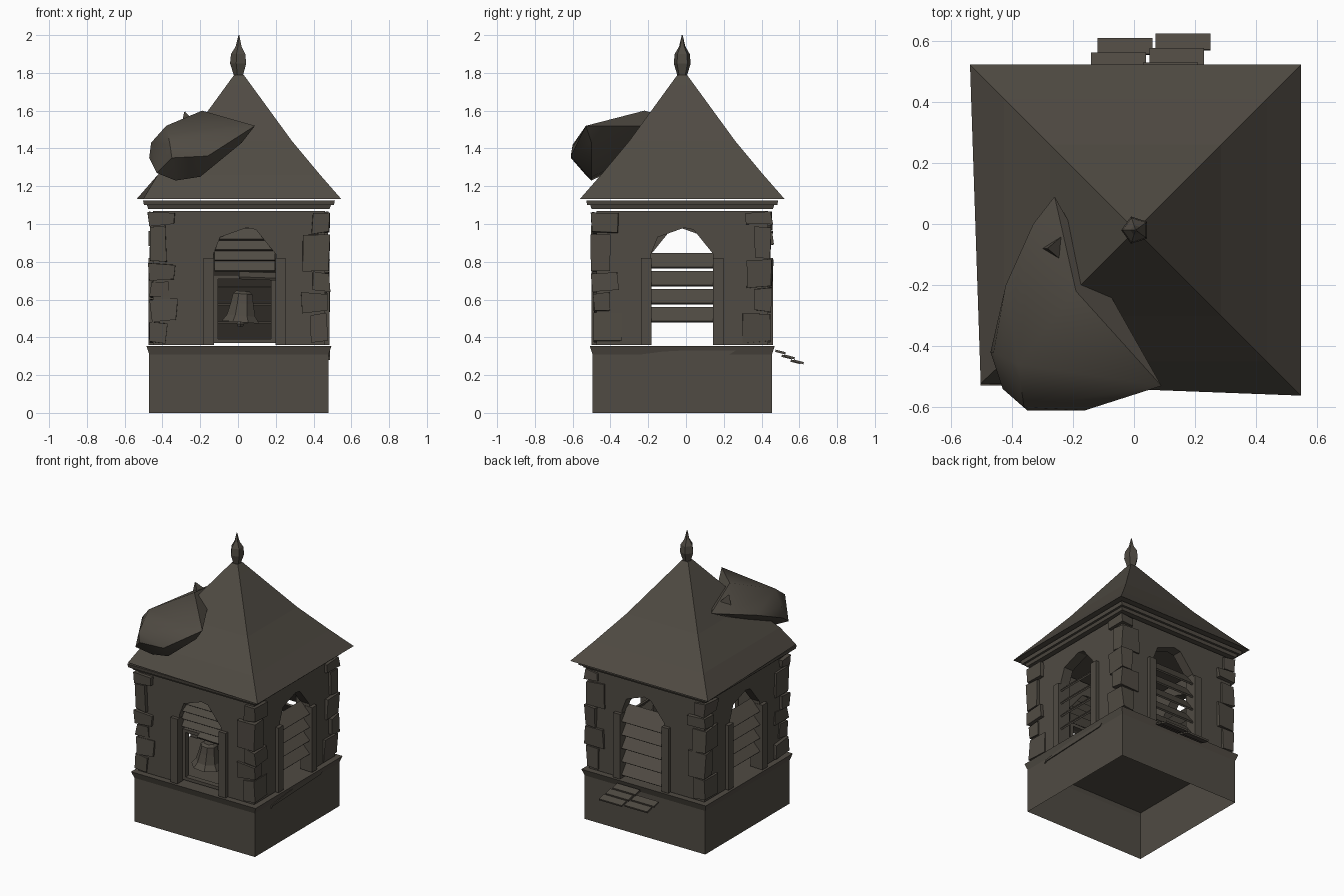
import bpy, bmesh, math, random
from mathutils import Matrix, Vector

random.seed(4)
cube = bpy.data.objects.get("Cube")
if cube:
    bpy.data.objects.remove(cube)

stone = bpy.data.materials.new("dark_stone")
stone.use_nodes = True
COLOUR = (0.08, 0.07, 0.056, 1)
stone.diffuse_color = COLOUR
stone.node_tree.nodes["Principled BSDF"].inputs["Base Color"].default_value = COLOUR

CENTRE = Matrix.Translation((0.005, -0.02, 0))


def side(k):
    """Frame of one tower side: 0 front, 1 at +x, 2 back, 3 at -x; outside is local -y."""
    return CENTRE @ Matrix.Rotation(k * math.pi / 2, 4, 'Z')


def finish(bm, name, matrix=CENTRE, smooth=None):
    bmesh.ops.recalc_face_normals(bm, faces=bm.faces)
    bm.transform(matrix)
    mesh = bpy.data.meshes.new(name)
    bm.to_mesh(mesh)
    bm.free()
    mesh.materials.append(stone)
    obj = bpy.data.objects.new(name, mesh)
    bpy.context.collection.objects.link(obj)
    if smooth:
        bpy.ops.object.select_all(action='DESELECT')
        obj.select_set(True)
        bpy.context.view_layer.objects.active = obj
        bpy.ops.object.shade_smooth_by_angle(angle=math.radians(smooth))
    return obj


def box(name, centre, size, matrix=CENTRE, tilt=0, roll=0, jitter=0):
    bm = bmesh.new()
    bmesh.ops.create_cube(bm, size=1, matrix=Matrix.Diagonal((*size, 1)))
    for v in bm.verts:
        v.co += Vector([random.uniform(-jitter, jitter) for _ in range(3)])
    turn = Matrix.Rotation(tilt, 4, 'X') @ Matrix.Rotation(roll, 4, 'Y')
    return finish(bm, name, matrix @ Matrix.Translation(centre) @ turn)


def prism(name, outline, near, far, matrix):
    """Extrude an outline in the u-z plane between two depths."""
    bm = bmesh.new()
    a = [bm.verts.new((u, near, z)) for u, z in outline]
    b = [bm.verts.new((u, far, z)) for u, z in outline]
    bm.faces.new(a)
    bm.faces.new(b[::-1])
    for i in range(len(a)):
        j = (i + 1) % len(a)
        bm.faces.new((a[i], a[j], b[j], b[i]))
    return finish(bm, name, matrix)


def loft(name, profile, sides=4, bottom=True, matrix=CENTRE, tweak=None, smooth=None):
    """Stack regular rings of (half width, height)."""
    bm = bmesh.new()
    rings = []
    for half, z in profile:
        r = half / math.cos(math.pi / sides)
        angles = [(i + 0.5) * math.tau / sides for i in range(sides)]
        rings.append([bm.verts.new((r * math.cos(t), r * math.sin(t), z)) for t in angles])
    for lo, hi in zip(rings, rings[1:]):
        for i in range(sides):
            j = (i + 1) % sides
            bm.faces.new((lo[i], lo[j], hi[j], hi[i]))
    bm.faces.new(rings[-1])
    if bottom:
        bm.faces.new(rings[0][::-1])
    if tweak:
        rings[0][2].co += Vector(tweak)
    return finish(bm, name, matrix, smooth)


# Plinth, hollow underneath, with a slightly flared lip
loft("plinth", [(0.475, 0), (0.475, 0.31), (0.49, 0.355)], bottom=False)
prism("cracked_ledge", [(-0.3, 0.28), (-0.28, 0.29), (0.25, 0.31), (0.31, 0.345), (-0.1, 0.325), (-0.29, 0.3)],
      -0.482, -0.47, side(1))

# Walls with arched openings and jamb posts
HALF, TOP, OPEN = 0.455, 1.07, 0.165
ARCH = [(-OPEN, 0.36), (-OPEN, 0.84), (-0.13, 0.93), (0.01, 0.98), (0.06, 0.97), (OPEN, 0.84), (OPEN, 0.36)]
NAMES = ["front", "left", "back", "right"]
SHIFT = [0.03, 0, -0.03, 0]
for k, name in enumerate(NAMES):
    frame, shift = side(k), SHIFT[k]
    outline = [(-HALF, 0.36)] + [(u + shift, z) for u, z in ARCH]
    outline += [(HALF, 0.36), (HALF, TOP), (-HALF, TOP)]
    prism(name + "_wall", outline, -HALF, -HALF + 0.07, frame)
    for s in (-1, 1):
        box(name + "_jamb", (shift + s * (OPEN + 0.025), -0.45, 0.59), (0.055, 0.06, 0.46), frame)

# Louvre slats, outer edge down
for k in (1, 2, 3):
    back = k == 2
    for i in range(5 if back else 4):
        z = (0.43 if back else 0.52) + 0.095 * i
        box(NAMES[k] + "_slat", (SHIFT[k], -0.42, z), (0.33, 0.125 if back else 0.105, 0.012),
            side(k), tilt=math.radians(52 if back else 45))
for i in range(4):
    box("front_slat", (0.03, -0.41, 0.78 + 0.055 * i), (0.32, 0.07, 0.012), side(0), tilt=math.radians(55))
box("broken_slat", (0.1, -0.42, 0.725), (0.2, 0.06, 0.014), side(0), tilt=0.5, roll=0.04)

# Bell and its surrounding frame
for s in (-1, 1):
    box("bell_frame_post", (0.03 + s * 0.152, -0.4, 0.55), (0.022, 0.04, 0.36), side(0))
    box("bell_frame_rail", (0.03, -0.4, 0.55 + s * 0.17), (0.3, 0.04, 0.022), side(0))
hang = Matrix.Translation((0.02, -0.36, 0.56)) @ Matrix.Rotation(0.08, 4, 'Y')
loft("bell", [(0.1, -0.08), (0.075, -0.045), (0.06, 0.02), (0.052, 0.07), (0.035, 0.085)], 8, matrix=hang)
loft("clapper", [(0.012, -0.105), (0.02, -0.09), (0.008, -0.06)], 6, matrix=hang)

# Corner stones, rough and alternating in length
for k in range(4):
    z = 0.37
    i = k
    while z < 1.02:
        h = min(random.uniform(0.09, 0.2), 1.065 - z)
        a, b = (0.14, 0.09) if i % 2 else (0.09, 0.14)
        out = 0.47 + random.uniform(-0.006, 0.008)
        box("corner_stone", (-out + a / 2, -out + b / 2, z + h / 2), (a, b, h - 0.012), side(k), jitter=0.009)
        z += h
        i += 1

# Stepped broken slabs at the back
for row in range(3):
    for col, x in enumerate((-0.05, 0.14)):
        if row == 0 and col == 0:
            continue
        box("back_slab", (x + 0.02 * row - 0.02, 0.485 + 0.048 * row + 0.015 * col, 0.322 - 0.026 * row),
            (0.18, 0.055, 0.012), Matrix.Identity(4), tilt=-0.25)

# Cornice and roof
loft("cornice", [(0.48, 1.08), (0.487, 1.1), (0.503, 1.1), (0.508, 1.125)])
loft("roof", [(0.542, 1.132), (0.43, 1.26), (0.28, 1.44), (0.065, 1.735), (0.025, 1.79)],
     tweak=(0.035, 0.04, 0))

# Finial
loft("finial", [(0.02, 1.78), (0.038, 1.85), (0.034, 1.9), (0.014, 1.94), (0.002, 2.0)], 5)

# Rough lump over one roof corner
LUMP = [(0.09, -0.53, 1.52), (-0.26, 0.09, 1.52), (-0.19, -0.22, 1.6), (-0.15, -0.2, 1.56),
        (-0.38, -0.46, 1.52), (-0.46, -0.42, 1.43), (-0.47, -0.42, 1.35), (-0.43, -0.54, 1.27),
        (-0.35, -0.61, 1.35), (-0.16, -0.61, 1.36), (-0.33, -0.5, 1.23), (-0.2, -0.5, 1.25),
        (0.02, -0.5, 1.43), (-0.36, -0.6, 1.42), (-0.42, -0.2, 1.44), (-0.33, 0, 1.5)]
bm = bmesh.new()
for p in LUMP:
    bm.verts.new(p)
hull = bmesh.ops.convex_hull(bm, input=bm.verts)
loose = {v for v in hull["geom_interior"] + hull["geom_unused"] if isinstance(v, bmesh.types.BMVert)}
bmesh.ops.delete(bm, geom=list(loose), context='VERTS')
finish(bm, "roof_lump", Matrix.Identity(4), smooth=40)
loft("lump_spike", [(0.03, 0), (0.002, 0.08)], 3,
     matrix=Matrix.Translation((-0.25, -0.08, 1.52)) @ Matrix.Rotation(-0.4, 4, 'Y'))
